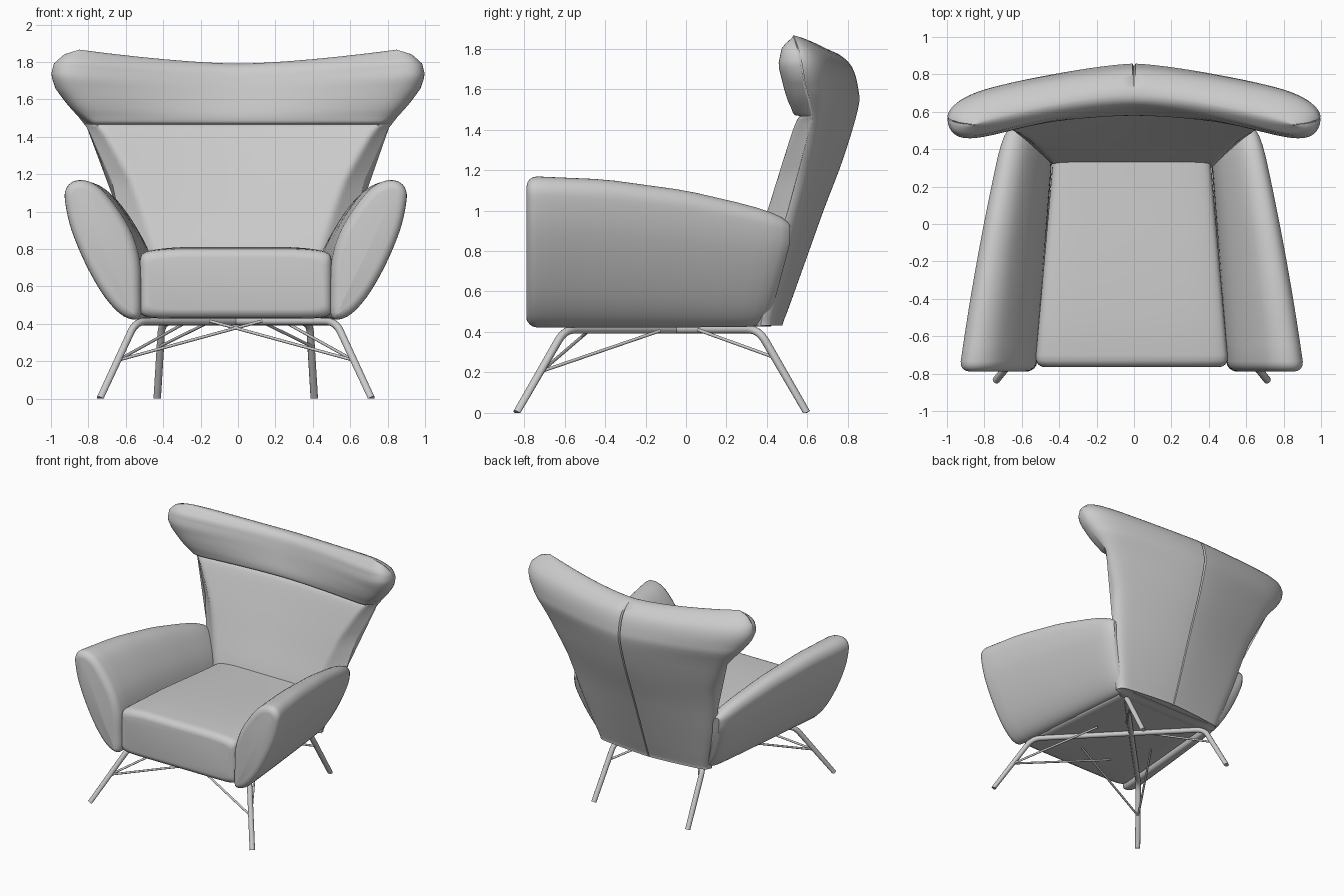
import bpy, bmesh, math
from mathutils import Vector

cube = bpy.data.objects.get("Cube")
if cube:
    bpy.data.objects.remove(cube, do_unlink=True)

grey = bpy.data.materials.new("soft_grey")
grey.use_nodes = True
grey.diffuse_color = (0.6, 0.6, 0.6, 1)
grey.node_tree.nodes["Principled BSDF"].inputs["Base Color"].default_value = (0.6, 0.6, 0.6, 1)


def lerp(x, table):
    """Piecewise linear lookup in a list of (key, value)."""
    if x <= table[0][0]:
        return table[0][1]
    for (a, va), (b, vb) in zip(table, table[1:]):
        if x <= b:
            return va + (vb - va) * (x - a) / (b - a)
    return table[-1][1]


def smooth_loop(pts, steps=4):
    """Closed Catmull-Rom curve through 2D points."""
    out, n = [], len(pts)
    for i in range(n):
        a, b, c, d = (Vector(pts[(i + k) % n]) for k in (-1, 0, 1, 2))
        for j in range(steps):
            t = j / steps
            out.append((2 * b + (c - a) * t + (2 * a - 5 * b + 4 * c - d) * t * t
                        + (3 * b - a - 3 * c + d) * t ** 3) / 2)
    return out


def finish(obj, angle):
    obj.data.materials.append(grey)
    bpy.ops.object.select_all(action='DESELECT')
    obj.select_set(True)
    bpy.context.view_layer.objects.active = obj
    bpy.ops.object.shade_smooth_by_angle(angle=math.radians(angle))


def loft(name, rings, angle=40, shift=-0.012):
    """Skin closed rings of equal length and cap both ends."""
    bm = bmesh.new()
    loops = [[bm.verts.new((x + shift, y, max(z, 0))) for x, y, z in ring] for ring in rings]
    n = len(loops[0])
    for a, b in zip(loops, loops[1:]):
        for i in range(n):
            j = (i + 1) % n
            bm.faces.new((a[i], a[j], b[j], b[i]))
    bm.faces.new(loops[0])
    bm.faces.new(loops[-1])
    bmesh.ops.recalc_face_normals(bm, faces=bm.faces)
    mesh = bpy.data.meshes.new(name)
    bm.to_mesh(mesh)
    bm.free()
    obj = bpy.data.objects.new(name, mesh)
    bpy.context.collection.objects.link(obj)
    finish(obj, angle)


def tube(name, points, radius, bend=0.0):
    """Round bar through points, with rounded inner corners."""
    pts = [Vector(p) for p in points]
    path = [pts[0]]
    for a, b, c in zip(pts, pts[1:], pts[2:]):
        p, q = b + (a - b).normalized() * bend, b + (c - b).normalized() * bend
        path += [p.lerp(b, t).lerp(b.lerp(q, t), t) for t in (i / 8 for i in range(9))]
    path.append(pts[-1])
    rings = []
    for i, p in enumerate(path):
        d = (path[min(i + 1, len(path) - 1)] - path[max(i - 1, 0)]).normalized()
        side = d.cross(Vector((0, 0, 1))).normalized()
        up = side.cross(d)
        rings.append([p + radius * (side * math.cos(k * math.tau / 12) + up * math.sin(k * math.tau / 12))
                      for k in range(12)])
    loft(name, rings, 50)


# Seat cushion: rounded block, tapering to the rear, with a crowned top
def seat_ring(y, inset):
    w = lerp(y, [(-0.76, 0.518), (0.42, 0.415)]) - inset
    ring = []
    for k in range(64):
        a = (k + 0.5) * math.tau / 64
        c, s = math.cos(a), math.sin(a)
        x = math.copysign(abs(c) ** 0.17, c)
        z = math.copysign(abs(s) ** 0.17, s)
        crown = (0.02 * (1 - x * x) + lerp(y, [(-0.7, 0), (-0.3, 0.005), (0.35, -0.02)])) * (z > 0)
        ring.append((x * w, y, 0.61 + z * (0.182 - inset) + crown))
    return ring


loft("seat_cushion", [seat_ring(y, i) for y, i in
     ((-0.765, 0.05), (-0.762, 0.035), (-0.75, 0.015), (-0.73, 0.004), (-0.7, 0),
      (-0.5, 0), (-0.3, 0), (0, 0), (0.2, 0), (0.42, 0))])

# Armrests: teardrop section swept from front to rear, both ends rounded
section = smooth_loop([(0.515, 0.435), (0.60, 0.44), (0.70, 0.54), (0.80, 0.71), (0.88, 0.90),
                       (0.914, 1.05), (0.91, 1.12), (0.87, 1.162), (0.80, 1.165), (0.72, 1.12),
                       (0.63, 1.01), (0.555, 0.88), (0.515, 0.74), (0.508, 0.58)])
arm_top = [(-0.75, 1.17), (-0.4, 1.155), (0, 1.1), (0.3, 1.03), (0.52, 0.965)]


def arm_ring(y, inset, side):
    t = (y + 0.75) / 1.27
    inner, wide = 0.51 - 0.09 * t, 1 - 0.22 * t - 0.14 * t * t
    high = (lerp(y, arm_top) - 0.43) / 0.74
    ring = []
    for i, p in enumerate(section):
        tangent = section[(i + 1) % len(section)] - section[i - 1]
        normal = Vector((tangent.y, -tangent.x)).normalized()
        p = p - normal * inset
        rise = (p.y - 0.43) / 0.74
        slope = 0.11 * max(t, 0) ** 2 * max(0, 1 - rise * 1.3)
        ring.append((side * (inner + (p.x - 0.51) * wide), y - slope, 0.43 + rise * 0.74 * high))
    return ring


arm_steps = [(-0.788, 0.05), (-0.784, 0.032), (-0.772, 0.014), (-0.755, 0.004), (-0.735, 0)]
arm_steps += [(-0.65 + 0.1 * i, 0) for i in range(11)]
arm_steps += [(0.42, 0.004), (0.47, 0.015), (0.5, 0.032), (0.515, 0.055)]
for side, label in ((1, "left"), (-1, "right")):
    loft(label + "_armrest", [arm_ring(y, i, side) for y, i in arm_steps])

# Backrest: side profile spread across the width, with a padded head roll
profile = smooth_loop([(0.28, 0.44), (0.29, 0.60), (0.33, 0.78), (0.415, 1.0), (0.50, 1.22),
                       (0.585, 1.43), (0.612, 1.465), (0.585, 1.475), (0.58, 1.52), (0.595, 1.60),
                       (0.613, 1.69), (0.635, 1.76), (0.68, 1.79), (0.75, 1.775), (0.82, 1.71),
                       (0.852, 1.60), (0.85, 1.50), (0.775, 1.25), (0.68, 1.0), (0.58, 0.72),
                       (0.485, 0.46), (0.46, 0.435)])
half_width = [(0.44, 0.49), (0.8, 0.60), (1.0, 0.64), (1.165, 0.675), (1.40, 0.78), (1.47, 0.82),
              (1.55, 0.91), (1.62, 0.975), (1.68, 1.0), (1.73, 0.985), (1.77, 0.93), (1.79, 0.85)]
middle = [(0.44, 0.37), (0.8, 0.46), (1.45, 0.70), (1.6, 0.71), (1.72, 0.70), (1.79, 0.68)]
front_sweep = [(0.8, 0), (1.45, 0.06), (1.5, 0.08), (1.6, 0.17), (1.68, 0.22), (1.75, 0.21), (1.79, 0.15)]
rear_sweep = [(0.44, 0.05), (1.0, 0.12), (1.47, 0.17), (1.79, 0.15)]
pivot_sweep = [(0.44, 0), (1.0, 0.03), (1.47, 0.08), (1.6, 0.125), (1.79, 0.15)]
edge_power = [(1.4, 24), (1.6, 10)]
panel_edge = [(0.8, 0.74), (1.165, 0.84), (1.45, 0.91), (1.55, 0.99)]


def back_ring(s):
    ring, e = [], abs(s)
    for y, z in profile:
        mid = lerp(z, middle)
        pivot = mid - lerp(z, pivot_sweep) * e ** 1.5
        round_off = (1 - e ** lerp(z, edge_power)) ** 0.5
        if y > mid:
            swept = y - lerp(z, rear_sweep) * e ** 1.4
            if e == 0 and z < 1.78:
                swept -= 0.015
        else:
            # the wings chamfer back from the narrower front panel
            swept = y - lerp(z, front_sweep) * e ** 1.6
            round_off = min(round_off, (1 - e) / (1 - lerp(z, panel_edge)))
        lift = max(0, z - 1.47) / 0.32 * 0.075 * e ** 1.5
        ring.append((s * lerp(z, half_width), pivot + (swept - pivot) * round_off, z + lift))
    return ring


angles = [math.radians(a) for a in range(4, 88, 3)] + [math.radians(a) for a in (87, 88, 89)]
spread = [0.009] + [math.sin(a) for a in angles]
loft("backrest", [back_ring(s) for s in [-s for s in reversed(spread)] + [0] + spread], 50, 0)

# Steel base: two crossing bent bars and thin braces
for side, label in ((1, "left"), (-1, "right")):
    tube(label + "_leg_frame", [(side * 0.725, -0.835, 0), (side * 0.535, -0.60, 0.412),
                                (-side * 0.395, 0.36, 0.412), (-side * 0.42, 0.595, 0)], 0.02, 0.07)
    knee = (side * 0.63, -0.715, 0.205)
    tube(label + "_long_brace", [knee, (-side * 0.14, -0.47, 0.415)], 0.008)
    tube(label + "_short_brace", [knee, (side * 0.27, -0.13, 0.405)], 0.008)
    tube(label + "_rear_brace", [(side * 0.405, 0.42, 0.28), (side * 0.14, 0.06, 0.41)], 0.008)
